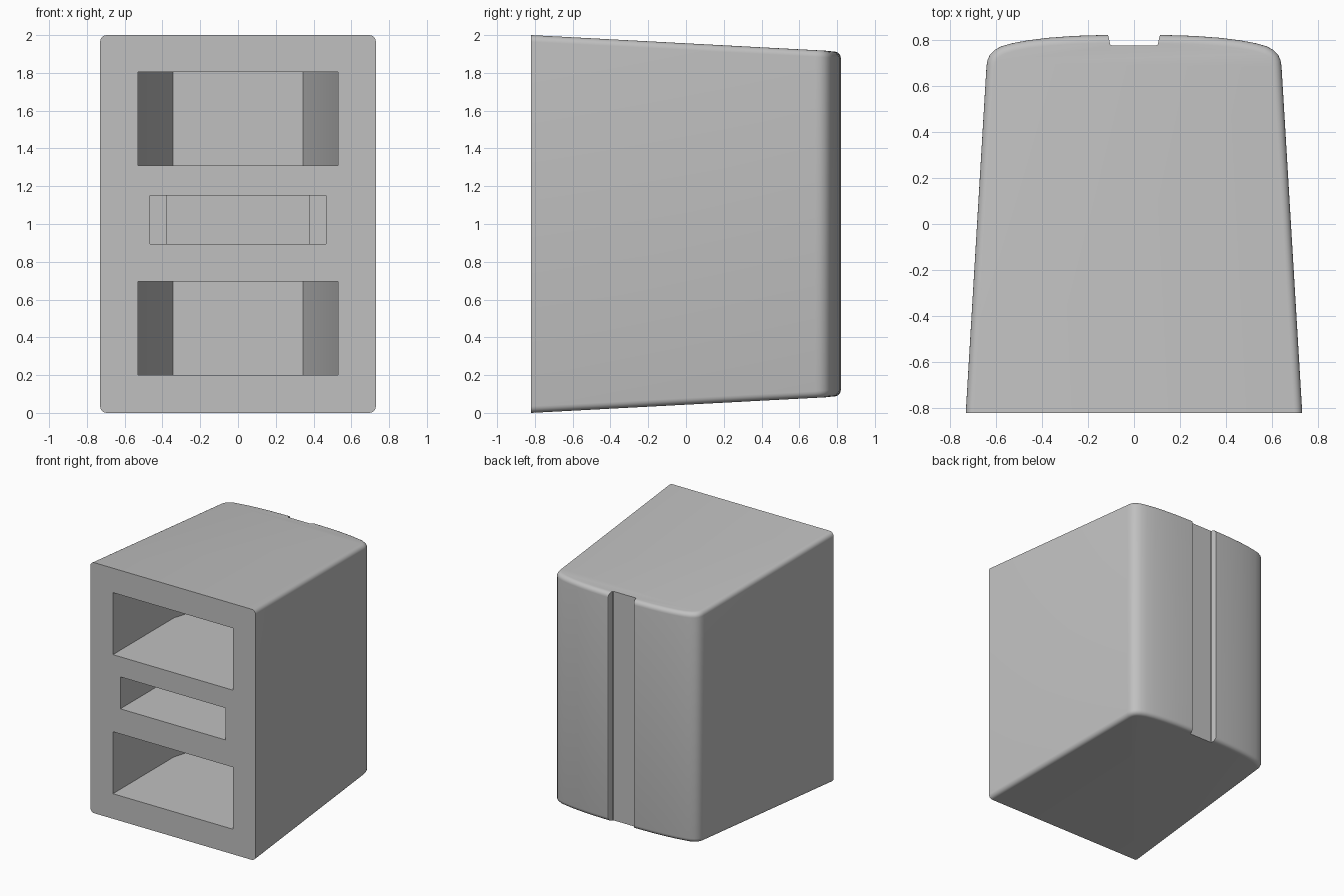
import bpy, bmesh

if "Cube" in bpy.data.objects:
    bpy.data.objects.remove(bpy.data.objects["Cube"], do_unlink=True)

FRONT = -0.82

grey = bpy.data.materials.new("light_grey")
grey.use_nodes = True
colour = (0.53, 0.53, 0.53, 1)
grey.diffuse_color = colour
grey.node_tree.nodes["Principled BSDF"].inputs["Base Color"].default_value = colour


def mirrored(half):
    """Close a right-hand half outline by mirroring it across x = 0."""
    return half + [(-x, y) for x, y in reversed(half)]


def prism(name, half, low, high, shape=None):
    """Extrude a symmetric plan outline from low to high."""
    bm = bmesh.new()
    base = bm.faces.new([bm.verts.new((x, y, low)) for x, y in mirrored(half)])
    ext = bmesh.ops.extrude_face_region(bm, geom=[base])["geom"]
    top = [v for v in ext if isinstance(v, bmesh.types.BMVert)]
    bmesh.ops.translate(bm, verts=top, vec=(0, 0, high - low))
    bmesh.ops.recalc_face_normals(bm, faces=bm.faces)
    if shape:
        shape(bm)
    mesh = bpy.data.meshes.new(name)
    bm.to_mesh(mesh)
    bm.free()
    obj = bpy.data.objects.new(name, mesh)
    bpy.context.collection.objects.link(obj)
    mesh.materials.append(grey)
    return obj


def taper_and_round(bm):
    """Slope the top and bottom towards the back, then round their rims."""
    for v in bm.verts:
        v.co.z = 1 + (v.co.z - 1) * (1 - 0.053 * (v.co.y - FRONT))
    rims = []
    for e in bm.edges:
        a, b = (v.co for v in e.verts)
        level = (a.z - 1) * (b.z - 1) > 0
        if level and max(a.y, b.y) > FRONT + 0.01:
            rims.append(e)
    bmesh.ops.bevel(bm, geom=rims, offset=0.035, offset_type='OFFSET',
                    segments=5, profile=0.5, affect='EDGES',
                    clamp_overlap=False)
    bmesh.ops.recalc_face_normals(bm, faces=bm.faces)


# Tapered housing with a bowed back
housing = prism("housing", [
    (0.73, FRONT), (0.64, 0.685), (0.636, 0.71), (0.625, 0.735),
    (0.605, 0.755), (0.575, 0.771), (0.53, 0.784), (0.46, 0.797),
    (0.37, 0.808), (0.26, 0.816), (0.13, 0.82)], 0, 2, taper_and_round)

# Front pockets: two large ones that narrow inside, one stepped slot between
large = [(0.53, FRONT - 0.1), (0.53, -0.05), (0.345, 0.53)]
slot = [(0.465, FRONT - 0.1), (0.465, -0.05), (0.375, -0.05), (0.375, 0.53)]
# Back groove with softened lips
groove = [(0.125, 0.9), (0.118, 0.824), (0.112, 0.817), (0.109, 0.807),
          (0.104, 0.78), (0.098, 0.775)]

cutters = [
    prism("lower_pocket_cutter", large, 0.2, 0.695),
    prism("upper_pocket_cutter", large, 1.31, 1.805),
    prism("middle_slot_cutter", slot, 0.895, 1.15),
    prism("back_groove_cutter", groove, -0.2, 2.2),
]
for cutter in cutters:
    cutter.hide_render = True
    cut = housing.modifiers.new(cutter.name, 'BOOLEAN')
    cut.operation = 'DIFFERENCE'
    cut.solver = 'EXACT'
    cut.object = cutter

# Bake the cuts and drop the cutters
bpy.context.view_layer.update()
graph = bpy.context.evaluated_depsgraph_get()
result = bpy.data.meshes.new_from_object(housing.evaluated_get(graph))
housing.modifiers.clear()
housing.data = result
result.materials.clear()
result.materials.append(grey)
for cutter in cutters:
    bpy.data.objects.remove(cutter, do_unlink=True)

# Smooth curves, crisp openings
bpy.ops.object.select_all(action='DESELECT')
housing.select_set(True)
bpy.context.view_layer.objects.active = housing
bpy.ops.object.shade_smooth_by_angle(angle=0.6)
